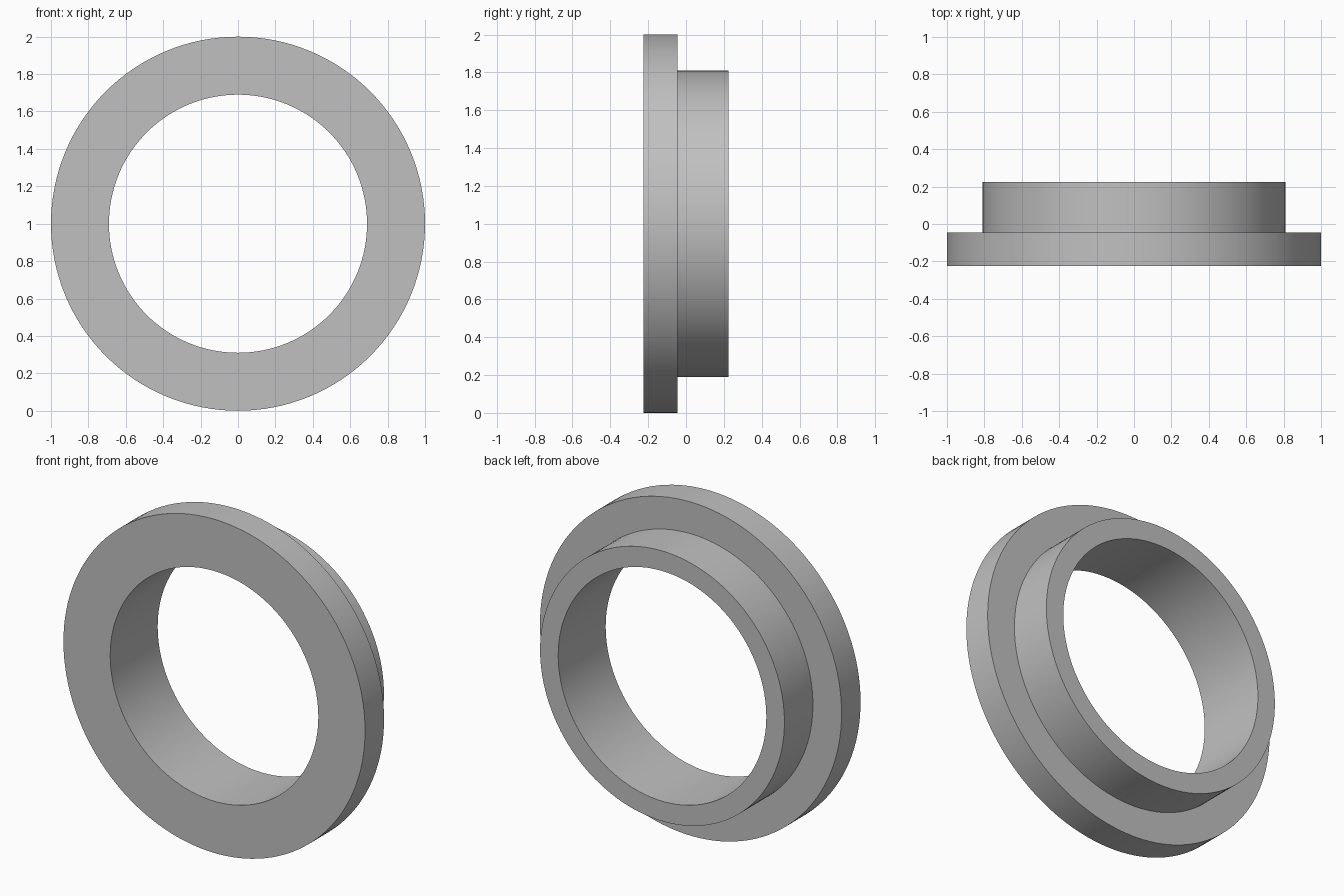
import bpy, bmesh, math
from mathutils import Matrix, Vector

cube = bpy.data.objects.get("Cube")
if cube:
    bpy.data.objects.remove(cube, do_unlink=True)

SEGMENTS = 128
BORE, HUB, RIM = 0.69, 0.81, 1.0
FRONT, STEP, BACK = -0.225, -0.045, 0.225

# Plain grey metal
grey = bpy.data.materials.new("grey_metal")
grey.use_nodes = True
colour = (0.53, 0.53, 0.53, 1)
grey.diffuse_color = colour
grey.node_tree.nodes["Principled BSDF"].inputs["Base Color"].default_value = colour

# Stepped cross-section as (radius, y), revolved around the bore axis
profile = [(BORE, FRONT), (RIM, FRONT), (RIM, STEP),
           (HUB, STEP), (HUB, BACK), (BORE, BACK)]
bm = bmesh.new()
verts = [bm.verts.new((r, y, 0)) for r, y in profile]
edges = [bm.edges.new((verts[i - 1], verts[i])) for i in range(len(verts))]
bmesh.ops.spin(bm, geom=verts + edges, cent=(0, 0, 0), axis=(0, 1, 0),
               angle=math.tau, steps=SEGMENTS, use_merge=True)
bmesh.ops.remove_doubles(bm, verts=bm.verts, dist=0.0001)
bmesh.ops.recalc_face_normals(bm, faces=bm.faces)
bmesh.ops.transform(bm, matrix=Matrix.Translation(Vector((0, 0, RIM))), verts=bm.verts)

mesh = bpy.data.meshes.new("flanged_ring")
bm.to_mesh(mesh)
bm.free()
mesh.materials.append(grey)
ring = bpy.data.objects.new("flanged_ring", mesh)
bpy.context.collection.objects.link(ring)

# Smooth round walls, crisp steps
bpy.ops.object.select_all(action="DESELECT")
ring.select_set(True)
bpy.context.view_layer.objects.active = ring
bpy.ops.object.shade_smooth_by_angle(angle=math.radians(30))
